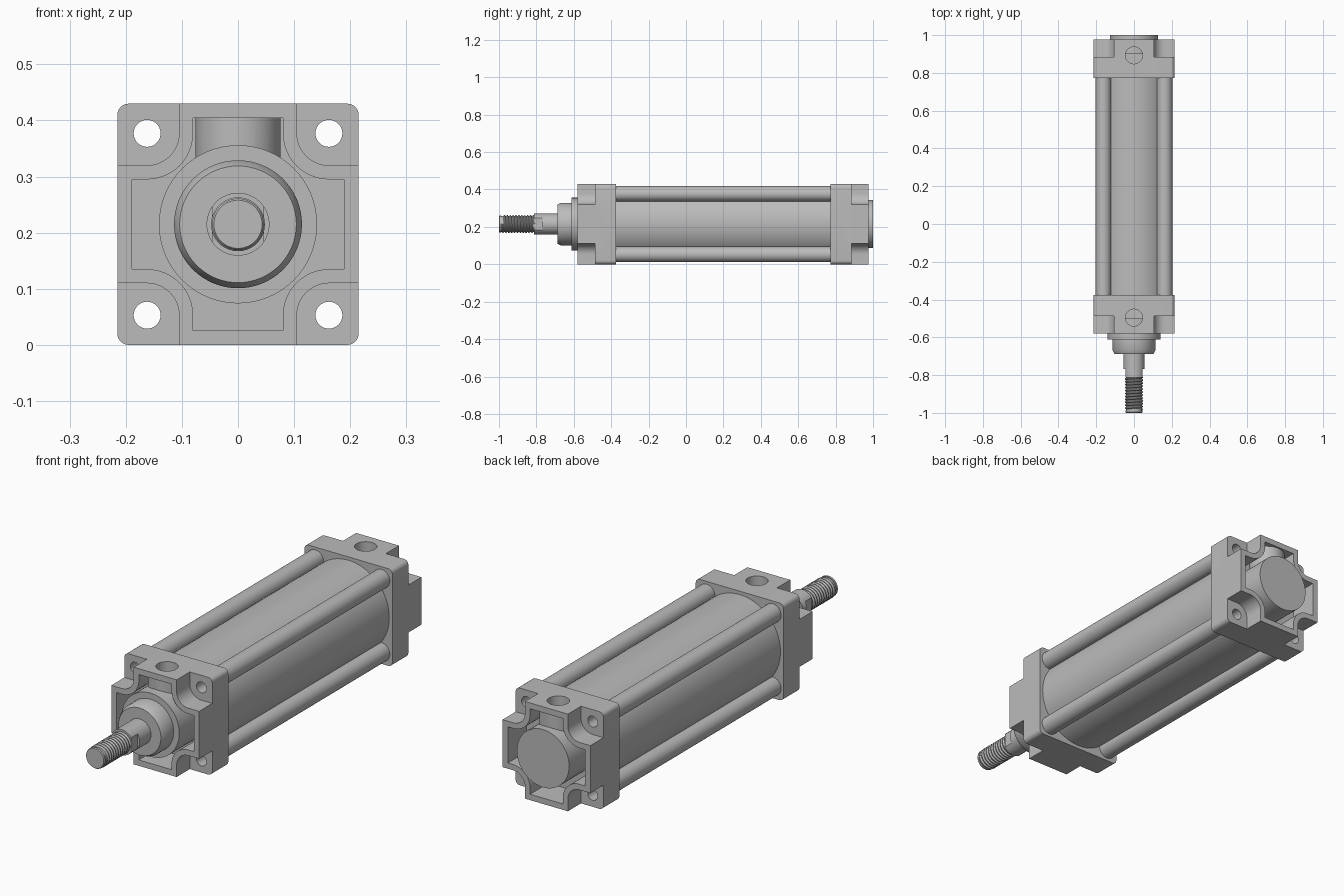
import bpy, bmesh
from math import sin, cos, pi, radians
from mathutils import Vector, Matrix

cube = bpy.data.objects.get("Cube")
if cube:
    bpy.data.objects.remove(cube, do_unlink=True)

MID = 0.215          # height of the cylinder axis
HOLE = 0.162         # offset of the tie rods from the axis
STEP, DEPTH = 0.112, 0.204   # end cap: flange thickness, full thickness

metal = bpy.data.materials.new("grey metal")
metal.use_nodes = True
metal.diffuse_color = (0.5, 0.5, 0.5, 1)
metal.node_tree.nodes["Principled BSDF"].inputs["Base Color"].default_value = (0.5, 0.5, 0.5, 1)


def finish(name, bm):
    bmesh.ops.recalc_face_normals(bm, faces=bm.faces)
    mesh = bpy.data.meshes.new(name)
    bm.to_mesh(mesh)
    bm.free()
    mesh.materials.append(metal)
    ob = bpy.data.objects.new(name, mesh)
    bpy.context.collection.objects.link(ob)
    return ob


def activate(ob):
    bpy.ops.object.select_all(action='DESELECT')
    ob.select_set(True)
    bpy.context.view_layer.objects.active = ob


def smooth(ob):
    activate(ob)
    bpy.ops.object.shade_smooth_by_angle(angle=radians(30))


def arc(cx, cz, r, a0, a1, n=12):
    angles = [radians(a0 + (a1 - a0) * i / n) for i in range(n + 1)]
    return [(cx + r * cos(a), cz + r * sin(a)) for a in angles]


def prism(name, outline, y0, y1):
    """Extrude an outline, drawn around the axis, along y."""
    bm = bmesh.new()
    face = bm.faces.new([bm.verts.new((x, y0, MID + z)) for x, z in outline])
    new = bmesh.ops.extrude_face_region(bm, geom=[face])["geom"]
    verts = [g for g in new if isinstance(g, bmesh.types.BMVert)]
    bmesh.ops.translate(bm, verts=verts, vec=(0, y1 - y0, 0))
    return finish(name, bm)


def lathe(name, profile, x=0, z=0, steps=64, closed=False):
    """Turn (radius, y) points about an axis parallel to y."""
    bm = bmesh.new()
    pts = [bm.verts.new((x + r, y, MID + z)) for r, y in profile]
    edges = [bm.edges.new(p) for p in zip(pts, pts[1:])]
    if closed:
        edges.append(bm.edges.new((pts[-1], pts[0])))
    bmesh.ops.spin(bm, geom=pts + edges, cent=(x, 0, MID + z), axis=(0, 1, 0),
                   angle=2 * pi, steps=steps)
    bmesh.ops.remove_doubles(bm, verts=bm.verts, dist=1e-5)
    return finish(name, bm)


def rod(name, r, y0, y1, x=0, z=0, steps=64):
    return lathe(name, [(0, y0), (r, y0), (r, y1), (0, y1)], x, z, steps)


def upright(name, r, y, z0, z1):
    bm = bmesh.new()
    bmesh.ops.create_cone(bm, cap_ends=True, segments=48, radius1=r, radius2=r,
                          depth=z1 - z0, matrix=Matrix.Translation((0, y, (z0 + z1) / 2)))
    return finish(name, bm)


def cut(ob, cutter):
    mod = ob.modifiers.new("cut", 'BOOLEAN')
    mod.operation, mod.solver, mod.object = 'DIFFERENCE', 'EXACT', cutter
    activate(ob)
    bpy.ops.object.modifier_apply(modifier=mod.name)
    bpy.data.objects.remove(cutter, do_unlink=True)


def quadrants(points):
    """Repeat a first-quadrant run of points four times around the axis."""
    out = []
    for _ in range(4):
        out += points
        points = [(-z, x) for x, z in points]
    return out


def end_cap(name, inner, side, boss_radius):
    def at(d):
        return inner + side * d

    # Square body with rounded edges
    cap = prism(name, quadrants(arc(0.195, 0.195, 0.02, 0, 90, 6)), at(0), at(DEPTH))
    # Stepped corners with a rounded inner edge, leaving a cross
    notch = [(0.3, 0.105)] + arc(HOLE, HOLE, HOLE - 0.105, 270, 180) + [(0.105, 0.3), (0.3, 0.3)]
    for sx in (1, -1):
        for sz in (1, -1):
            outline = [(x * sx, z * sz) for x, z in notch]
            cut(cap, prism("corner_cutter", outline, at(STEP), at(0.3)))
            cut(cap, rod("hole_cutter", 0.024, at(-0.1), at(0.3), HOLE * sx, HOLE * sz, 32))
    # Cross-shaped pocket around the central boss and the port boss
    quarter = [(0.189, 0.08)] + arc(HOLE, HOLE, HOLE - 0.08, 270, 180) + [(0.08, 0.189)]
    pocket = prism("pocket_cutter", quadrants(quarter), at(0.075), at(0.25))
    cut(pocket, rod("boss_cutter", boss_radius, at(0.03), at(0.3)))
    cut(pocket, upright("port_boss_cutter", 0.076, at(0.121), MID, 0.5))
    cut(cap, pocket)
    # Port in the top face
    cut(cap, upright("port_cutter", 0.045, at(0.121), 0.3, 0.5))
    smooth(cap)


end_cap("front_end_cap", -0.375, -1, 0.141)
end_cap("rear_end_cap", 0.772, 1, 0.128)

# Barrel and hollow tie rods
smooth(rod("barrel", 0.2, -0.38, 0.777, steps=96))
for sx, side in ((1, "left"), (-1, "right")):
    for sz, level in ((1, "upper"), (-1, "lower")):
        tube = [(0.024, -0.376), (0.041, -0.376), (0.041, 0.773), (0.024, 0.773)]
        smooth(lathe(f"{level}_{side}_tie_rod", tube, HOLE * sx, HOLE * sz, 32, True))

# Rear boss and front bearing collar
smooth(rod("rear_boss", 0.128, 0.9, 1.0))
smooth(lathe("front_collar", [(0, -0.5), (0.141, -0.5), (0.141, -0.612), (0.114, -0.612),
                              (0.114, -0.668), (0.104, -0.688), (0, -0.688)]))

# Piston rod with two wrench flats
piston = rod("piston_rod", 0.056, -0.66, -0.813)
for s in (1, -1):
    block = [(0.046 * s, -0.1), (0.1 * s, -0.1), (0.1 * s, 0.1), (0.046 * s, 0.1)]
    cut(piston, prism("flat_cutter", block, -0.767, -0.9))
smooth(piston)

# Threaded end: core plus a helical ridge
smooth(lathe("thread_core", [(0, -0.8), (0.042, -0.8), (0.042, -0.988), (0.046, -0.988),
                             (0.046, -0.996), (0.043, -1.0), (0, -1.0)], steps=48))
turns, per_turn, pitch = 11, 36, 0.0155
bm = bmesh.new()
ridge = [bm.verts.new((r, -0.99 + y * pitch, MID))
         for r, y in ((0.041, 0), (0.048, 0.4), (0.048, 0.6), (0.041, 1))]
edges = [bm.edges.new(p) for p in zip(ridge, ridge[1:])]
bmesh.ops.spin(bm, geom=ridge + edges, cent=(0, 0, MID), axis=(0, 1, 0),
               angle=2 * pi * turns, steps=turns * per_turn,
               dvec=Vector((0, pitch / per_turn, 0)))
smooth(finish("thread_ridge", bm))
